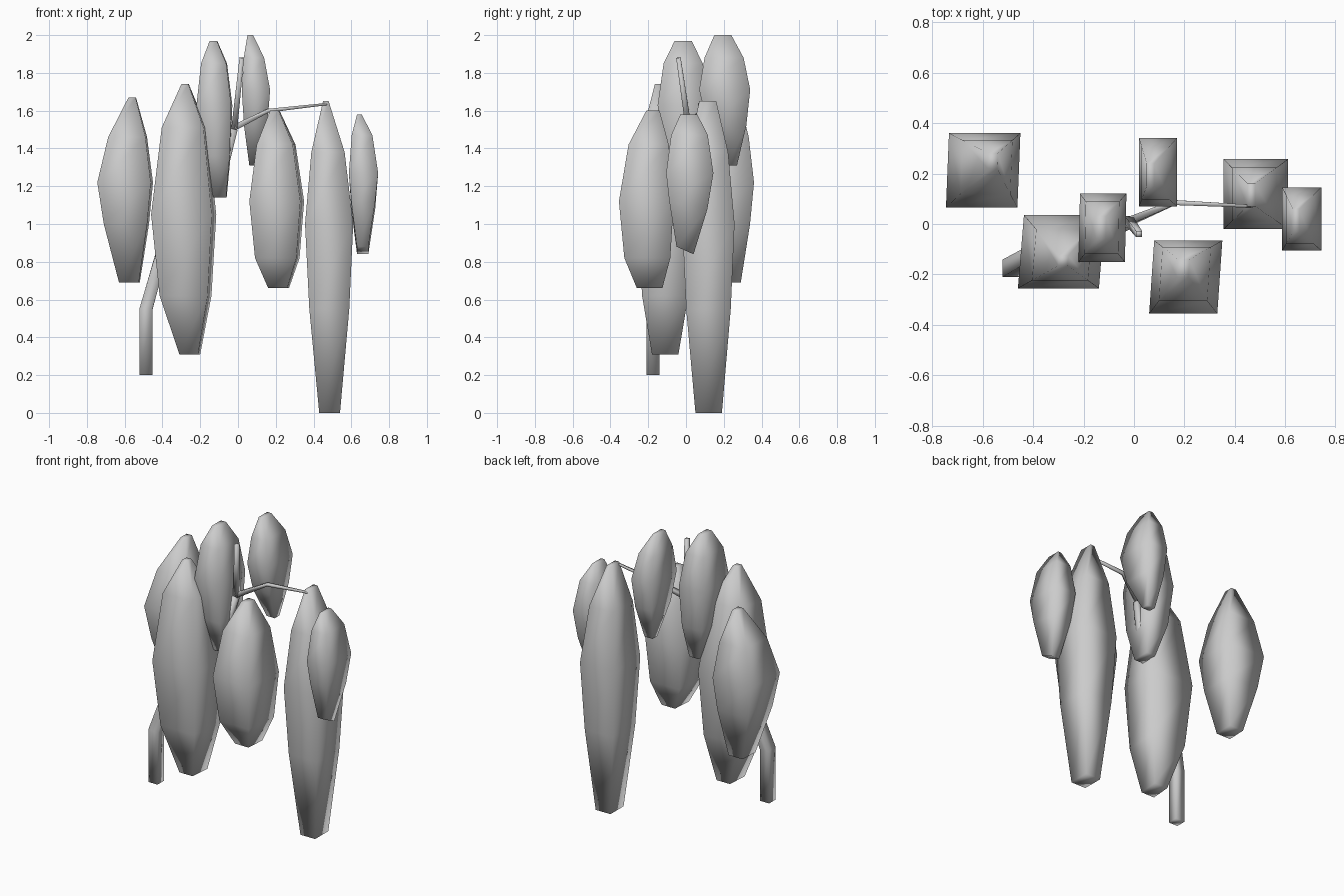
import bpy
from mathutils import Vector


def finish(name, verts, rings):
    # Skin a stack of four-sided rings and cap both ends
    faces = [(3, 2, 1, 0)]
    for r in range(rings - 1):
        for i in range(4):
            a, b = r * 4 + i, r * 4 + (i + 1) % 4
            faces.append((a, b, b + 4, a + 4))
    n = (rings - 1) * 4
    faces.append((n, n + 1, n + 2, n + 3))
    mesh = bpy.data.meshes.new(name)
    mesh.from_pydata(verts, [], faces)
    mesh.update()
    obj = bpy.data.objects.new(name, mesh)
    bpy.context.collection.objects.link(obj)
    for p in mesh.polygons:
        p.use_smooth = True
    return obj


def mix(a, b, t):
    return [p + (q - p) * t for p, q in zip(a, b)]


def clump(name, heights, low, belly, high, skew=0.0, tilt=0.0):
    # Rectangles are (x0, x1, y0, y1); heights run bottom to top
    rects = [low, mix(belly, low, 0.3), belly, mix(belly, high, 0.35), high]
    verts = []
    for k, (z, (x0, x1, y0, y1)) in enumerate(zip(heights, rects)):
        s = skew * (y1 - y0) / (belly[3] - belly[2])
        dz = tilt if k < 2 else 0
        verts += [(x0 - s + s, y0, z + dz), (x1 - s - s, y0, z + dz),
                  (x1, y1, z), (x0 + 2 * s, y1, z)]
    return finish(name, verts, 5)


def limb(name, path):
    # Tapered square limb through (x, y, z, half width) points
    pts = [Vector(p[:3]) for p in path]
    verts = []
    for i, p in enumerate(pts):
        d = (pts[min(i + 1, len(pts) - 1)] - pts[max(i - 1, 0)]).normalized()
        up = Vector((0, 1, 0))
        u = up.cross(d).normalized()
        v = d.cross(u)
        r = path[i][3]
        for a, b in ((-1, -1), (1, -1), (1, 1), (-1, 1)):
            verts.append(p + u * (a * r) + v * (b * r))
    return finish(name, verts, len(path))


# Hanging foliage clumps
clump("foliage_left_back", (0.69, 1.0, 1.22, 1.46, 1.67),
      (-0.63, -0.52, 0.16, 0.29), (-0.745, -0.45, 0.065, 0.36),
      (-0.58, -0.54, 0.22, 0.28), 0.006)
clump("foliage_left_front", (0.31, 0.62, 1.05, 1.51, 1.74),
      (-0.31, -0.20, -0.18, -0.04), (-0.46, -0.115, -0.255, 0.035),
      (-0.30, -0.26, -0.165, -0.125), 0.012)
clump("foliage_top_left", (1.14, 1.36, 1.63, 1.85, 1.97),
      (-0.13, -0.06, -0.07, 0.05), (-0.22, -0.03, -0.15, 0.12),
      (-0.15, -0.11, -0.06, 0.03), 0.003)
clump("foliage_top_right", (1.31, 1.52, 1.71, 1.88, 2.0),
      (0.06, 0.12, 0.22, 0.27), (0.02, 0.17, 0.07, 0.34),
      (0.05, 0.08, 0.15, 0.24))
clump("foliage_centre_front", (0.66, 0.82, 1.12, 1.42, 1.6),
      (0.16, 0.27, -0.26, -0.125), (0.06, 0.35, -0.355, -0.065),
      (0.17, 0.22, -0.21, -0.14), 0.01)
clump("foliage_right_long", (0.0, 0.55, 1.0, 1.38, 1.65),
      (0.43, 0.54, 0.05, 0.19), (0.355, 0.61, -0.02, 0.257),
      (0.45, 0.48, 0.07, 0.16))
clump("foliage_far_right", (0.84, 1.08, 1.27, 1.47, 1.58),
      (0.63, 0.69, -0.05, 0.04), (0.587, 0.742, -0.105, 0.145),
      (0.63, 0.655, -0.03, 0.06), 0.0, 0.04)

# Bent trunk and thin branches
limb("trunk", [(-0.487, -0.175, 0.2, 0.034), (-0.487, -0.175, 0.55, 0.034),
               (-0.36, -0.1, 1.0, 0.03), (-0.1, -0.03, 1.2, 0.024),
               (-0.02, 0.005, 1.5, 0.018)])
limb("upright_branch", [(-0.02, 0.015, 1.5, 0.016), (0.02, -0.04, 1.88, 0.012)])
limb("side_branch", [(-0.02, 0.01, 1.51, 0.016), (0.16, 0.085, 1.6, 0.01),
                     (0.47, 0.07, 1.635, 0.006)])
